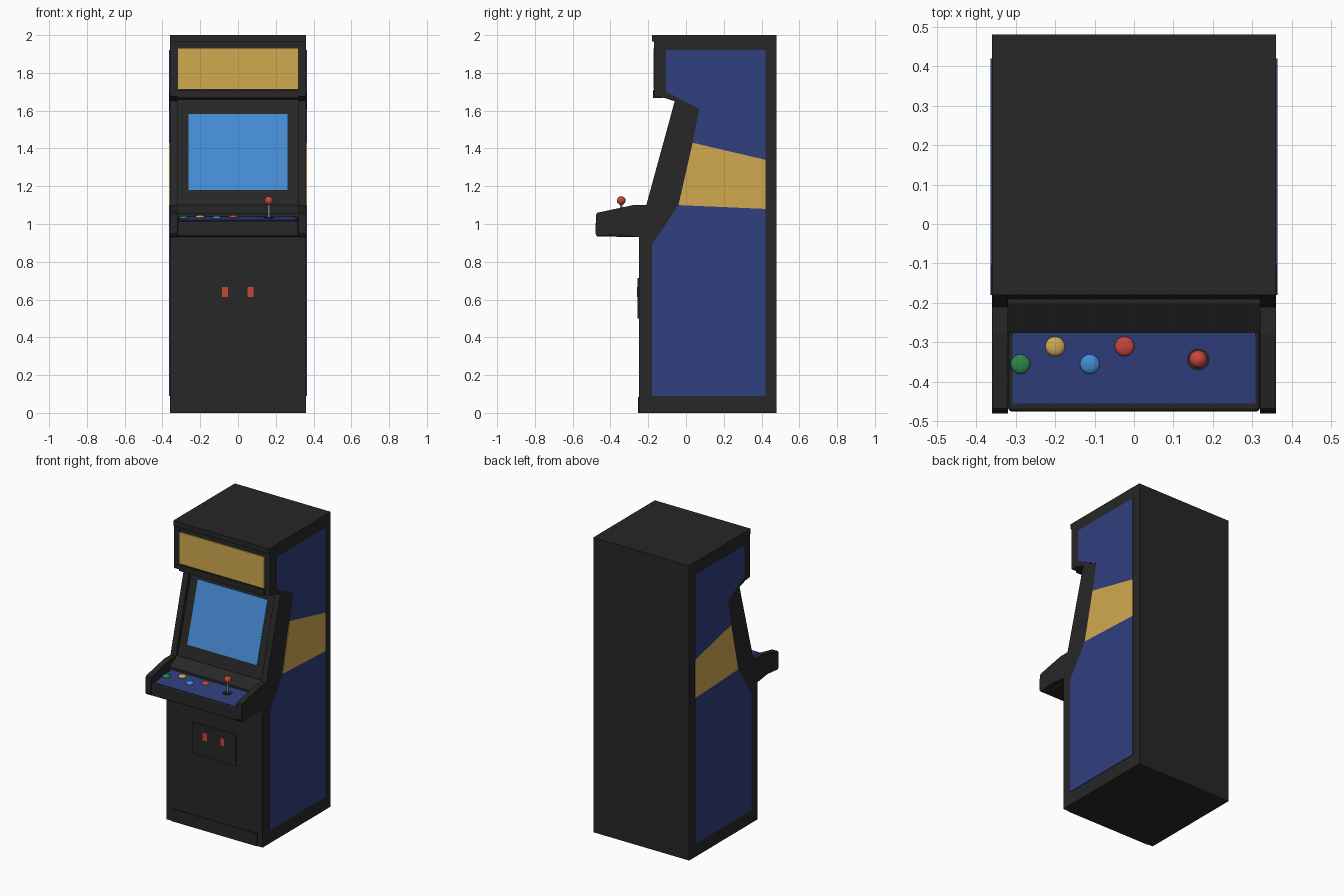
import bpy, bmesh, math
from mathutils import Matrix, Vector

if "Cube" in bpy.data.objects:
    bpy.data.objects.remove(bpy.data.objects["Cube"])


def mat(name, c):
    m = bpy.data.materials.new(name)
    m.diffuse_color = (*c, 1)
    m.use_nodes = True
    m.node_tree.nodes["Principled BSDF"].inputs["Base Color"].default_value = m.diffuse_color
    return m


BLACK = mat("black", (0.02, 0.02, 0.021))
BLUE = mat("blue", (0.03, 0.05, 0.21))
YELLOW = mat("yellow", (0.64, 0.40, 0.078))
SCREEN = mat("screen_blue", (0.06, 0.26, 0.66))
RED = mat("red", (0.58, 0.06, 0.045))
GREEN = mat("green", (0.025, 0.24, 0.07))
METAL = mat("metal", (0.35, 0.35, 0.36))


def finish(bm, name, m, bevel=0, smooth=False):
    bmesh.ops.recalc_face_normals(bm, faces=bm.faces)
    me = bpy.data.meshes.new(name)
    bm.to_mesh(me)
    bm.free()
    me.materials.append(m)
    ob = bpy.data.objects.new(name, me)
    bpy.context.collection.objects.link(ob)
    if bevel:
        b = ob.modifiers.new("bevel", 'BEVEL')
        b.width, b.segments = bevel, 2
    if smooth:
        bpy.ops.object.select_all(action='DESELECT')
        ob.select_set(True)
        bpy.context.view_layer.objects.active = ob
        bpy.ops.object.shade_smooth_by_angle(angle=math.radians(40))
    return ob


def extrude(name, pts, x0, x1, m, mirror=False, bevel=0):
    """Extrude a (y, z) profile from x0 to x1, optionally mirrored over x = 0."""
    bm = bmesh.new()
    f = bm.faces.new([bm.verts.new((x0, y, z)) for y, z in pts])
    r = bmesh.ops.extrude_face_region(bm, geom=[f])
    bmesh.ops.translate(bm, vec=(x1 - x0, 0, 0),
                        verts=[v for v in r['geom'] if isinstance(v, bmesh.types.BMVert)])
    ob = finish(bm, name, m, bevel)
    if mirror:
        ob.modifiers.new("mirror", 'MIRROR')
    return ob


def box(name, x, y, z, m, bevel=0):
    return extrude(name, [(y[0], z[0]), (y[1], z[0]), (y[1], z[1]), (y[0], z[1])], *x, m, bevel=bevel)


def ball(name, loc, r, m, flat=1):
    bm = bmesh.new()
    bmesh.ops.create_uvsphere(bm, u_segments=24, v_segments=12, radius=r,
                              matrix=Matrix.Translation(loc) @ Matrix.Diagonal((1, 1, flat, 1)))
    return finish(bm, name, m, smooth=True)


def rod(name, loc, r, h, m):
    bm = bmesh.new()
    bmesh.ops.create_cone(bm, cap_ends=True, segments=24, radius1=r, radius2=r, depth=h,
                          matrix=Matrix.Translation(Vector(loc) + Vector((0, 0, h / 2))))
    return finish(bm, name, m, smooth=True)


def slab(name, a, b, x0, x1, t, m):
    """Thin plate on the sloping line a-b (both y, z), raised by t."""
    d = (Vector(b) - Vector(a)).normalized()
    n = Vector((-d.y, d.x)) * t
    a, b = Vector(a), Vector(b)
    return extrude(name, [a - n, b - n, b + n, a + n], x0, x1, m)


# Cabinet side panels with control panel arms
extrude("side_panel", [(0.48, 0), (0.48, 2), (-0.17, 2), (-0.17, 1.675), (-0.12, 1.67), (-0.06, 1.65),
                       (-0.21, 1.10), (-0.28, 1.10), (-0.468, 1.06), (-0.476, 1.05), (-0.48, 0.95),
                       (-0.47, 0.935), (-0.36, 0.945), (-0.25, 0.93), (-0.25, 0)],
        0.32, 0.36, BLACK, mirror=True)

# Cabinet body between the sides
extrude("cabinet_body", [(0.48, 0), (0.48, 2), (-0.165, 2), (-0.165, 1.675), (-0.03, 1.66),
                         (-0.19, 1.10), (-0.20, 1.10), (-0.275, 1.055), (-0.275, 0.93),
                         (-0.25, 0.93), (-0.25, 0)], -0.32, 0.32, BLACK)

# Top cap, marquee and lower marquee rail
box("top_cap", (-0.36, 0.36), (-0.18, -0.165), (1.965, 2.0), BLACK)
box("marquee", (-0.317, 0.317), (-0.172, -0.16), (1.715, 1.93), YELLOW)
box("marquee_rail", (-0.32, 0.32), (-0.176, -0.12), (1.668, 1.71), BLACK)

# Screen on the sloping bezel
def slope_y(z):
    return -0.19 + (z - 1.10) * 0.16 / 0.56


slab("screen", (slope_y(1.18), 1.18), (slope_y(1.58), 1.58), -0.262, 0.262, 0.004, SCREEN)

# Control deck and its blue overlay
extrude("control_deck", [(-0.26, 0.93), (-0.26, 1.038), (-0.475, 1.014), (-0.475, 0.935)],
        -0.319, 0.319, BLACK, bevel=0.008)
slab("deck_overlay", (-0.276, 1.037), (-0.455, 1.017), -0.308, 0.308, 0.003, BLUE)

# Buttons
def deck_z(y):
    return 1.04 + (y + 0.276) * 0.112


for n, x, y, m in [("green", -0.288, -0.355, GREEN), ("yellow", -0.2, -0.31, YELLOW),
                   ("blue", -0.112, -0.355, SCREEN), ("red", -0.024, -0.31, RED)]:
    ball("button_" + n, (x, y, deck_z(y)), 0.025, m, 0.45)

# Joystick
jx, jy = 0.163, -0.343
rod("joystick_base", (jx, jy, deck_z(jy) - 0.005), 0.028, 0.01, BLACK)
rod("joystick_shaft", (jx, jy, deck_z(jy)), 0.006, 0.08, METAL)
ball("joystick_knob", (jx, jy, 1.124), 0.023, RED)

# Coin door with slots, and kick plate
box("coin_door", (-0.164, 0.164), (-0.257, -0.24), (0.5, 0.715), BLACK, 0.002)
for i, x in enumerate((-0.068, 0.065)):
    box(f"coin_slot_{i + 1}", (x - 0.016, x + 0.016), (-0.26, -0.25), (0.614, 0.667), RED)
box("kick_plate", (-0.32, 0.32), (-0.255, -0.24), (0, 0.085), BLACK)

# Side artwork
X0, X1 = 0.355, 0.364
extrude("side_art_lower", [(-0.18, 0.09), (0.42, 0.09), (0.42, 1.08), (-0.04, 1.10), (-0.18, 0.89)],
        X0, X1, BLUE, mirror=True)
extrude("side_art_stripe", [(-0.04, 1.10), (0.42, 1.08), (0.42, 1.34), (0.035, 1.43)],
        X0, X1, YELLOW, mirror=True)
extrude("side_art_upper", [(0.035, 1.43), (0.42, 1.34), (0.42, 1.92), (-0.105, 1.92), (-0.105, 1.70), (0.07, 1.61)],
        X0, X1, BLUE, mirror=True)
